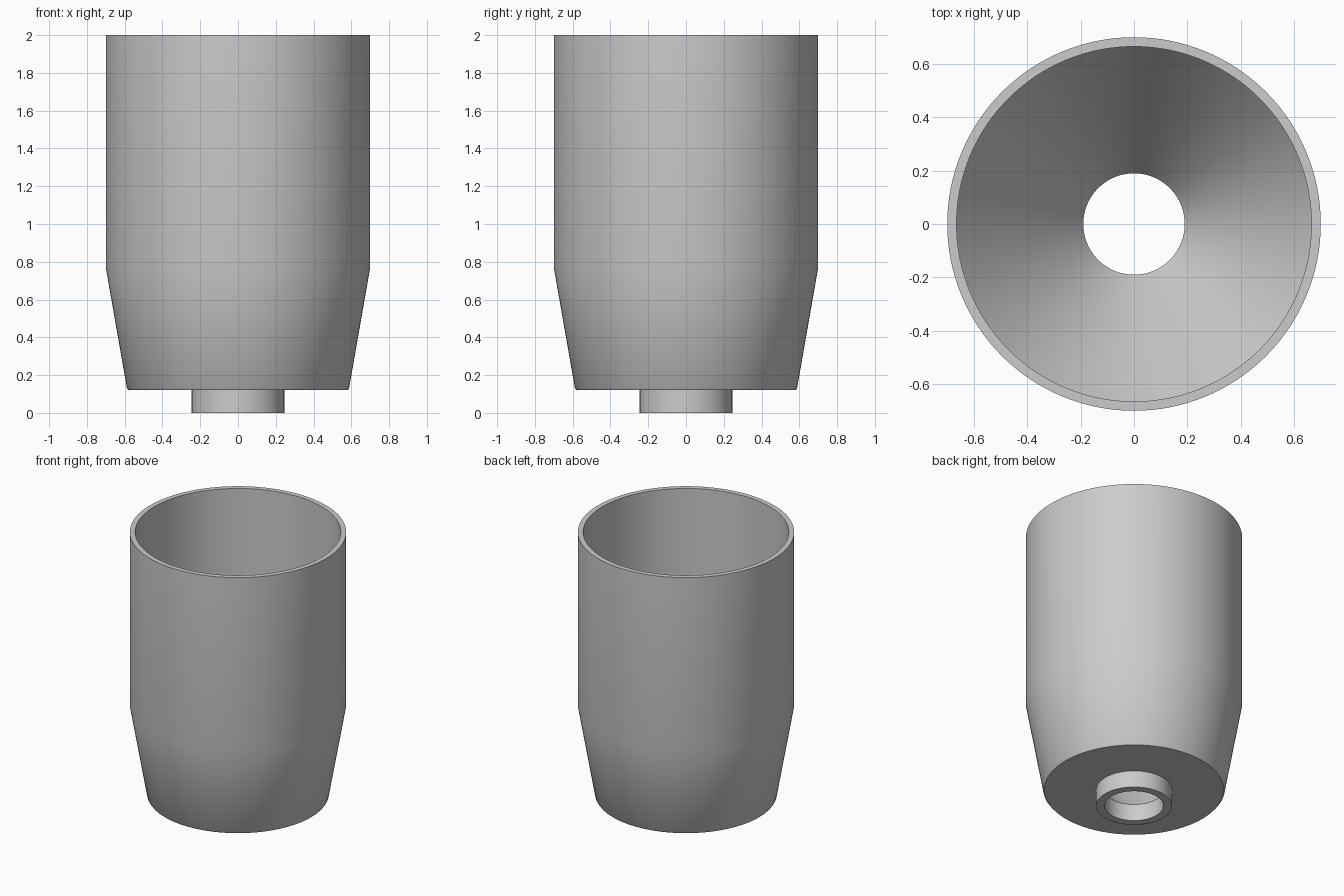
import bpy
import bmesh
import math

SEGMENTS = 128

cube = bpy.data.objects.get("Cube")
if cube:
    bpy.data.objects.remove(cube, do_unlink=True)


def make_material(name, color):
    mat = bpy.data.materials.new(name)
    mat.use_nodes = True
    mat.diffuse_color = color
    mat.node_tree.nodes["Principled BSDF"].inputs["Base Color"].default_value = color
    return mat


def lathe(name, profile, mat):
    """Revolve a closed (radius, height) profile around the z axis."""
    bm = bmesh.new()
    verts = [bm.verts.new((r, 0, z)) for r, z in profile]
    edges = [bm.edges.new((v, verts[i - 1])) for i, v in enumerate(verts)]
    bmesh.ops.spin(bm, geom=verts + edges, cent=(0, 0, 0), axis=(0, 0, 1),
                   angle=math.tau, steps=SEGMENTS, use_merge=True)
    bmesh.ops.remove_doubles(bm, verts=bm.verts, dist=0.0001)
    bmesh.ops.recalc_face_normals(bm, faces=bm.faces)
    mesh = bpy.data.meshes.new(name)
    bm.to_mesh(mesh)
    bm.free()
    mesh.materials.append(mat)
    obj = bpy.data.objects.new(name, mesh)
    bpy.context.collection.objects.link(obj)
    bpy.ops.object.select_all(action="DESELECT")
    obj.select_set(True)
    bpy.context.view_layer.objects.active = obj
    bpy.ops.object.shade_smooth_by_angle(angle=math.radians(30))
    return obj


grey = make_material("plain grey", (0.6, 0.6, 0.6, 1))

# Hollow cup: spigot, flat underside, tapered foot, straight wall, inner funnel
lathe("funnel_cup", [
    (0.19, 0), (0.245, 0), (0.245, 0.12),       # spigot
    (0.58, 0.12), (0.588, 0.13),                # underside and eased edge
    (0.70, 0.77), (0.70, 2),                    # taper and outer wall
    (0.665, 2), (0.665, 0.77), (0.19, 0.12),    # rim, inner wall, funnel
], grey)
